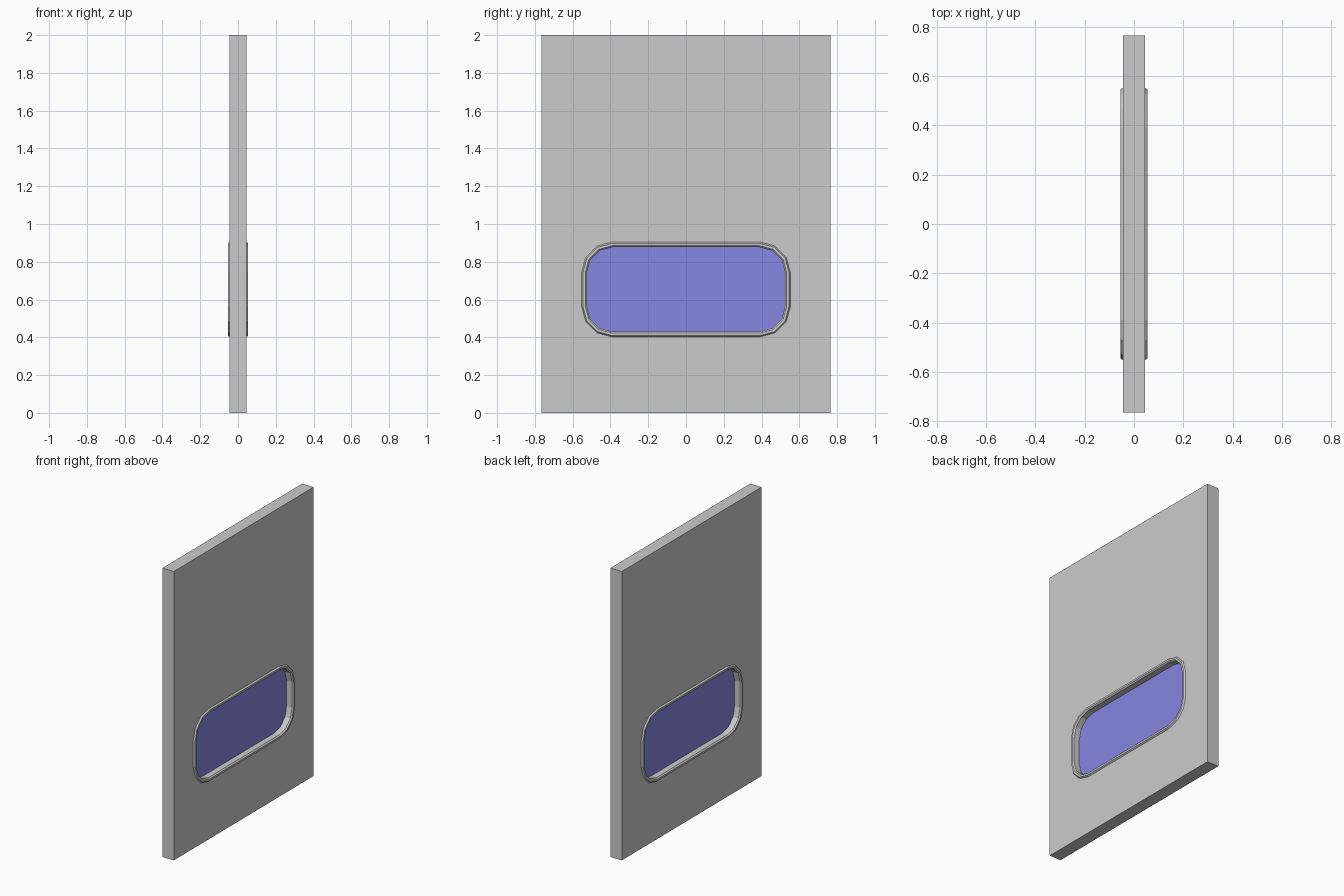
import bpy, bmesh, math

if "Cube" in bpy.data.objects:
    bpy.data.objects.remove(bpy.data.objects["Cube"])

HALF_T, HALF_W, HEIGHT = 0.044, 0.765, 2.0   # panel half thickness, half width, height
WIN_Y, WIN_Z0, WIN_Z1, WIN_R = 0.525, 0.43, 0.877, 0.135


def window_loop(x, off=0.0):
    """Rounded rectangle in the YZ plane, three segments per corner."""
    cy, cz, hz = WIN_Y - WIN_R, (WIN_Z0 + WIN_Z1) / 2, (WIN_Z1 - WIN_Z0) / 2 - WIN_R
    r = WIN_R + off
    pts = []
    for q, (sy, sz) in enumerate([(1, 1), (-1, 1), (-1, -1), (1, -1)]):
        for i in range(4):
            a = math.radians(q * 90 + i * 30)
            pts.append((x, sy * cy + r * math.cos(a), cz + sz * hz + r * math.sin(a)))
    return pts


def add_loop(bm, pts):
    return [bm.verts.new(p) for p in pts]


def bridge(bm, a, b):
    n = len(a)
    for i in range(n):
        j = (i + 1) % n
        bm.faces.new((a[i], a[j], b[j], b[i]))


def finish(bm, name, color=None):
    bmesh.ops.recalc_face_normals(bm, faces=bm.faces)
    me = bpy.data.meshes.new(name)
    bm.to_mesh(me)
    bm.free()
    ob = bpy.data.objects.new(name, me)
    bpy.context.collection.objects.link(ob)
    if color:
        mat = bpy.data.materials.new(name + "_material")
        mat.diffuse_color = color
        mat.use_nodes = True
        mat.node_tree.nodes["Principled BSDF"].inputs["Base Color"].default_value = mat.diffuse_color
        me.materials.append(mat)
    return ob


# Panel with window opening and raised rim on both faces
bm = bmesh.new()
profile = [(0.028, HALF_T), (0.021, 0.054), (0.008, 0.054), (0.0, 0.046)]
profile += [(o, -x) for o, x in reversed(profile)]
rim = [add_loop(bm, window_loop(x, o)) for o, x in profile]
for a, b in zip(rim, rim[1:]):
    bridge(bm, a, b)
rect = [(-HALF_W, 0), (HALF_W, 0), (HALF_W, HEIGHT), (-HALF_W, HEIGHT)]
outer = [add_loop(bm, [(x, y, z) for y, z in rect]) for x in (HALF_T, -HALF_T)]
bridge(bm, *outer)
for border, hole, side in ((outer[0], rim[0], 1), (outer[1], rim[-1], -1)):
    edges = []
    for lp in (border, hole):
        edges += [bm.edges.get((lp[i], lp[(i + 1) % len(lp)])) for i in range(len(lp))]
    bmesh.ops.triangle_fill(bm, use_beauty=True, edges=edges, normal=(side, 0, 0))
finish(bm, "door_panel")

# Window pane
bm = bmesh.new()
front, back = (add_loop(bm, window_loop(x)) for x in (0.005, -0.005))
bridge(bm, front, back)
bm.faces.new(front)
bm.faces.new(back)
finish(bm, "window_pane", (0.24, 0.24, 0.76, 1))
